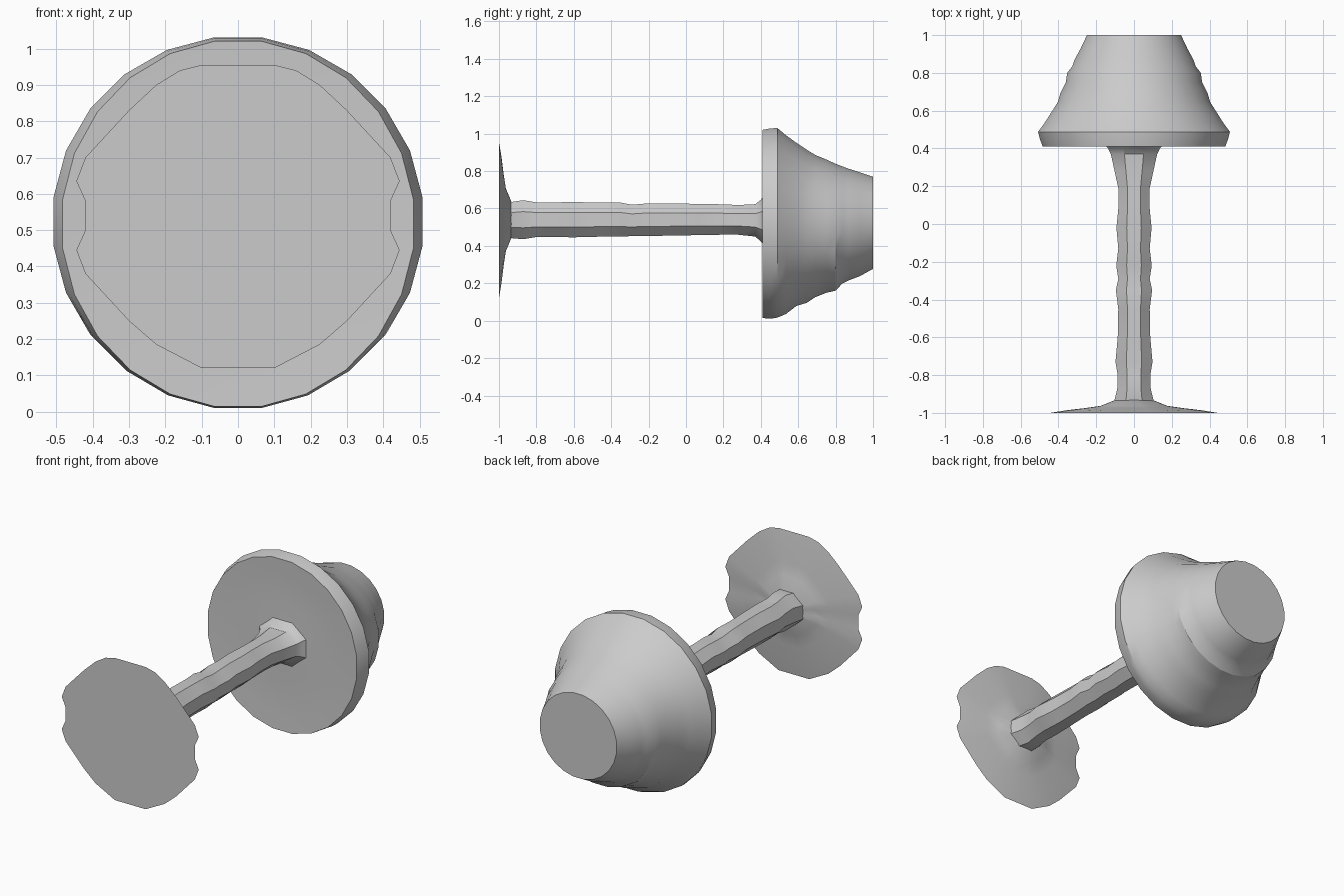
import bpy, bmesh, math

grey = bpy.data.materials.new("plain grey")
grey.diffuse_color = (0.6, 0.6, 0.6, 1)


def loft(name, rings, angle=30):
    """Skin equal-length point rings and cap both ends."""
    bm = bmesh.new()
    loops = [[bm.verts.new(p) for p in ring] for ring in rings]
    n = len(loops[0])
    for a, b in zip(loops, loops[1:]):
        for i in range(n):
            j = (i + 1) % n
            bm.faces.new((a[i], a[j], b[j], b[i]))
    bm.faces.new(loops[0])
    bm.faces.new(loops[-1])
    bmesh.ops.recalc_face_normals(bm, faces=bm.faces)
    mesh = bpy.data.meshes.new(name)
    bm.to_mesh(mesh)
    bm.free()
    mesh.materials.append(grey)
    ob = bpy.data.objects.new(name, mesh)
    bpy.context.collection.objects.link(ob)
    bpy.ops.object.select_all(action='DESELECT')
    ob.select_set(True)
    bpy.context.view_layer.objects.active = ob
    bpy.ops.object.shade_smooth_by_angle(angle=math.radians(angle))
    return ob


def oval(y, half, bottom, top, n):
    """Ring around the long axis with its own width, bottom and top."""
    mid, tall = (bottom + top) / 2, (top - bottom) / 2
    pts = []
    for i in range(n):
        a = 2 * math.pi * (i + 0.5) / n
        pts.append((half * math.cos(a), y, mid + tall * math.sin(a)))
    return pts


# Base: thin flared disc with a wavy outline
CZ = 0.54
half = [(0.10, 0.415), (0.16, 0.40), (0.225, 0.36), (0.30, 0.29), (0.42, 0.16),
        (0.445, 0.095), (0.42, 0.04), (0.42, -0.04), (0.445, -0.095), (0.42, -0.16),
        (0.30, -0.29), (0.225, -0.355), (0.10, -0.42)]
outline = half + [(-x, z) for x, z in reversed(half)]
base_rings = []
for y, s in ((-1, 1), (-0.986, 0.80), (-0.974, 0.57), (-0.963, 0.40), (-0.933, 0.23)):
    base_rings.append([(x * s, y, CZ + z * s) for x, z in outline])
loft("base", base_rings, 40)

# Stem: slightly wavy eight-sided bar that widens at the shade
stem = [(-0.95, 0.11, 0.44, 0.635), (-0.87, 0.09, 0.432, 0.648), (-0.80, 0.088, 0.445, 0.635),
        (-0.73, 0.10, 0.445, 0.635), (-0.60, 0.088, 0.443, 0.637), (-0.45, 0.085, 0.447, 0.634),
        (-0.35, 0.098, 0.448, 0.634), (-0.29, 0.085, 0.45, 0.622), (-0.22, 0.096, 0.452, 0.628),
        (-0.13, 0.085, 0.452, 0.628), (-0.02, 0.095, 0.454, 0.628), (0.08, 0.085, 0.456, 0.626),
        (0.19, 0.085, 0.458, 0.624), (0.28, 0.105, 0.458, 0.62), (0.37, 0.125, 0.448, 0.625),
        (0.40, 0.14, 0.42, 0.65), (0.43, 0.17, 0.38, 0.69)]
loft("stem", [[(x, y, z) for x, y, z in oval(y, w * 1.06, b - 0.005, t + 0.005, 8)]
              for y, w, b, t in stem])

# Shade: closed tapering body with shallow terraces and a chamfered rim
shade = [(0.412, 0.10, 0.42, 0.63), (0.418, 0.25, 0.27, 0.78), (0.414, 0.40, 0.11, 0.93),
         (0.410, 0.485, 0.01, 1.025), (0.45, 0.50, 0.006, 1.032), (0.488, 0.51, 0.012, 1.035),
         (0.535, 0.475, 0.032, 0.995), (0.59, 0.44, 0.075, 0.955), (0.645, 0.405, 0.092, 0.918),
         (0.69, 0.392, 0.122, 0.89), (0.75, 0.362, 0.146, 0.865), (0.80, 0.355, 0.158, 0.842),
         (0.835, 0.328, 0.195, 0.828), (0.87, 0.316, 0.213, 0.815), (0.93, 0.283, 0.236, 0.795),
         (1.0, 0.25, 0.275, 0.772)]
loft("shade", [oval(y, w * 1.005, b, t, 24) for y, w, b, t in shade], 30)
